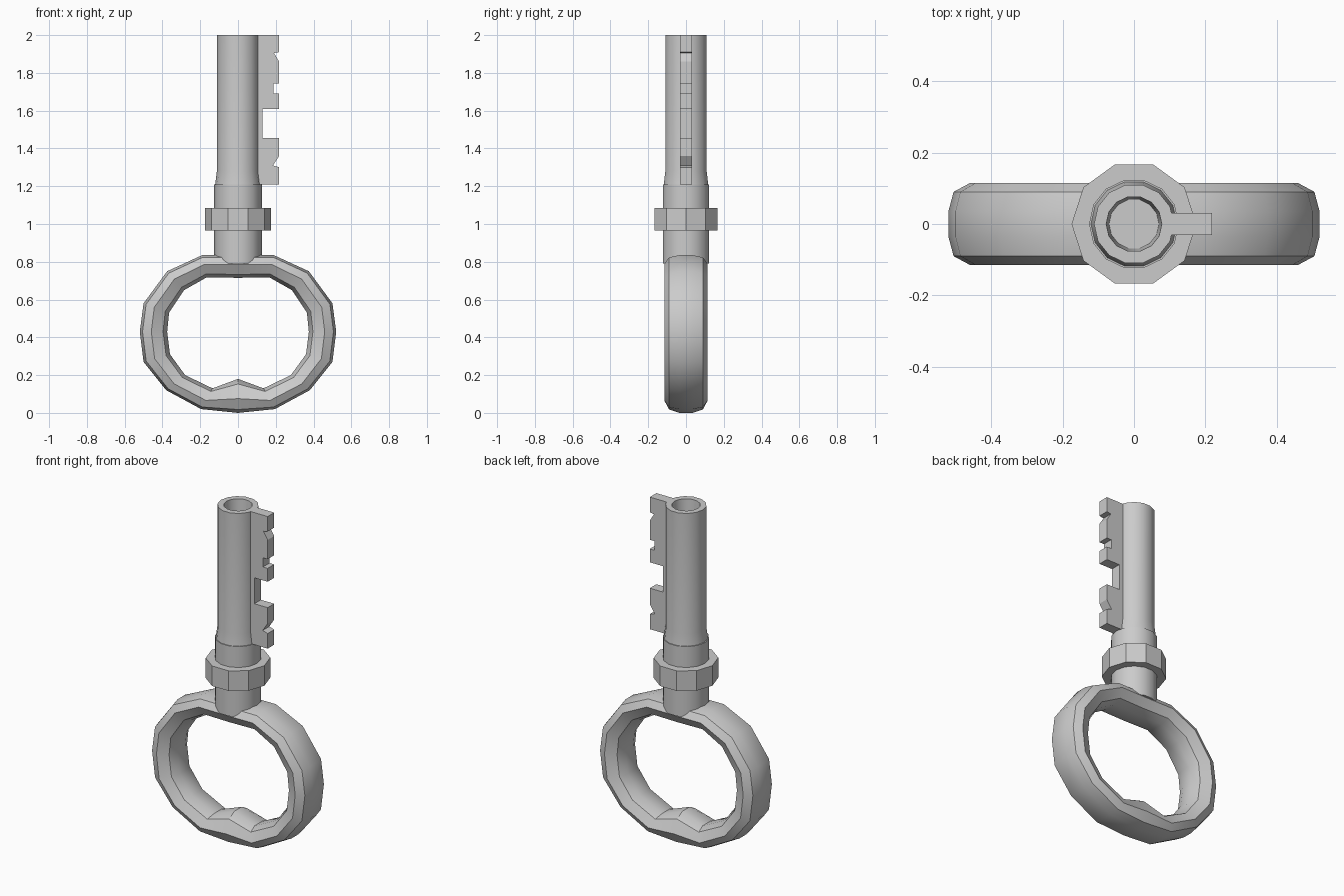
import bpy, bmesh, math

if "Cube" in bpy.data.objects:
    bpy.data.objects.remove(bpy.data.objects["Cube"])


def finish(name, bm, angle=None):
    bmesh.ops.recalc_face_normals(bm, faces=bm.faces)
    mesh = bpy.data.meshes.new(name)
    bm.to_mesh(mesh)
    bm.free()
    obj = bpy.data.objects.new(name, mesh)
    bpy.context.collection.objects.link(obj)
    if angle:
        bpy.ops.object.select_all(action='DESELECT')
        obj.select_set(True)
        bpy.context.view_layer.objects.active = obj
        bpy.ops.object.shade_smooth_by_angle(angle=math.radians(angle))
    return obj


def lathe(name, profile, sides, angle=None):
    """Revolve (radius, z) points about z, capping both ends."""
    bm = bmesh.new()
    rings = [[bm.verts.new((r * math.cos(2 * math.pi * i / sides),
                            r * math.sin(2 * math.pi * i / sides), z))
              for i in range(sides)] for r, z in profile]
    for a, b in zip(rings, rings[1:]):
        for i in range(sides):
            j = (i + 1) % sides
            bm.faces.new((a[i], a[j], b[j], b[i]))
    bm.faces.new(rings[0])
    bm.faces.new(rings[-1])
    return finish(name, bm, angle)


# Ring handle: outer and inner outline stations for the right half, mirrored
outer = [(0, .835), (.19, .835), (.375, .75), (.50, .58), (.52, .43),
         (.50, .27), (.38, .12), (.195, .02), (0, 0)]
inner = [(0, .715), (.165, .718), (.285, .65), (.365, .53), (.375, .43),
         (.36, .31), (.28, .20), (.135, .13), (0, .18)]
half = list(zip(outer, inner))
stations = half + [((-o[0], o[1]), (-i[0], i[1])) for o, i in half[-2:0:-1]]
side = [(0, .035), (.1, .09), (.42, .115), (.85, .085), (1, .035)]
section = side + [(t, -y) for t, y in reversed(side)]
bm = bmesh.new()
loops = [[bm.verts.new((o[0] + (n[0] - o[0]) * t, y, o[1] + (n[1] - o[1]) * t))
          for t, y in section] for o, n in stations]
for k, a in enumerate(loops):
    b = loops[(k + 1) % len(loops)]
    for i in range(len(section)):
        j = (i + 1) % len(section)
        bm.faces.new((a[i], a[j], b[j], b[i]))
finish("ring_handle", bm, 32)

# Collar, flange and hollow shaft
lathe("collar", [(.126, .79), (.126, 1.21)], 14, 40)
lathe("flange", [(.175, .965), (.175, 1.085)], 10)
lathe("shaft", [(.122, 1.2), (.112, 1.28), (.112, 2), (.078, 2), (.07, 1.85)], 14, 40)

# Toothed bit: front profile extruded through y
teeth = [(.09, 1.21), (.218, 1.21), (.218, 1.30), (.185, 1.31), (.218, 1.36),
         (.218, 1.455), (.13, 1.455), (.13, 1.61), (.218, 1.61), (.218, 1.69),
         (.187, 1.69), (.187, 1.745), (.218, 1.745), (.218, 1.86),
         (.19, 1.905), (.218, 1.91), (.218, 2), (.09, 2)]
bm = bmesh.new()
face = bm.faces.new([bm.verts.new((x, -.031, z)) for x, z in teeth])
ext = bmesh.ops.extrude_face_region(bm, geom=[face])
bmesh.ops.translate(bm, vec=(0, .062, 0),
                    verts=[g for g in ext["geom"] if isinstance(g, bmesh.types.BMVert)])
finish("bit_teeth", bm)
